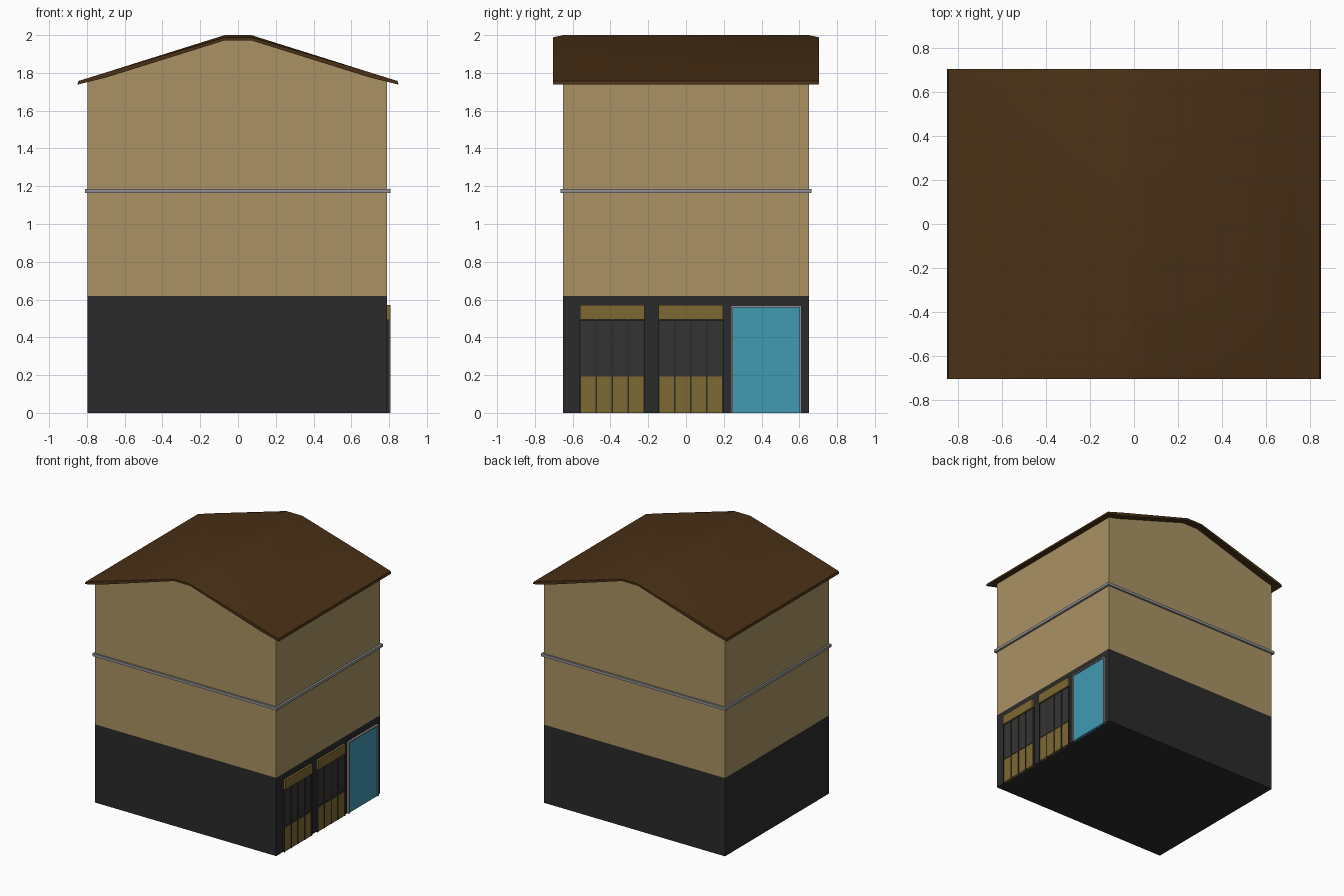
import bpy, bmesh, math

if "Cube" in bpy.data.objects:
    bpy.data.objects.remove(bpy.data.objects["Cube"])


def material(name, r, g, b):
    m = bpy.data.materials.new(name)
    m.diffuse_color = (r, g, b, 1)
    m.use_nodes = True
    m.node_tree.nodes["Principled BSDF"].inputs["Base Color"].default_value = m.diffuse_color
    return m


TAN = material("tan_plaster", 0.40, 0.29, 0.125)
DARK = material("dark_base", 0.024, 0.024, 0.024)
BROWN = material("brown_roof", 0.068, 0.03, 0.008)
OLIVE = material("olive_wood", 0.21, 0.14, 0.033)
SMOKE = material("smoked_glass", 0.036, 0.034, 0.033)
TEAL = material("teal_door", 0.053, 0.32, 0.45)
GREY = material("grey_metal", 0.28, 0.28, 0.29)


def finish(name, bm, mat):
    bmesh.ops.recalc_face_normals(bm, faces=bm.faces)
    me = bpy.data.meshes.new(name)
    bm.to_mesh(me)
    bm.free()
    ob = bpy.data.objects.new(name, me)
    bpy.context.collection.objects.link(ob)
    me.materials.append(mat)
    return ob


def box(name, x, y, z, mat):
    bm = bmesh.new()
    bmesh.ops.create_cube(bm, size=1)
    for v in bm.verts:
        v.co = [(a[0] + a[1]) / 2 + c * (a[1] - a[0]) for a, c in zip((x, y, z), v.co)]
    return finish(name, bm, mat)


def loft(name, sections, mat):
    """Join equal-length closed sections, each a (y, [(x, z), ...]) pair."""
    bm = bmesh.new()
    rings = [[bm.verts.new((x, y, z)) for x, z in pts] for y, pts in sections]
    n = len(rings[0])
    for a, b in zip(rings, rings[1:]):
        for i in range(n):
            j = (i + 1) % n
            bm.faces.new((a[i], a[j], b[j], b[i]))
    bm.faces.new(rings[0])
    bm.faces.new(rings[-1])
    return finish(name, bm, mat)


# Ground floor and gabled upper floors
X0, X1, Y = -0.797, 0.79, 0.65
box("ground_floor", (X0, X1), (-Y, Y), (0, 0.62), DARK)
gable = [(X0, 0.62), (X1, 0.62), (X1, 1.757), (0.7, 1.777), (0.07, 1.975),
         (-0.07, 1.975), (-0.7, 1.777), (X0, 1.757)]
loft("upper_walls", [(-Y, gable), (Y, gable)], TAN)


# Roof shell, its ridge dipping slightly at both gable ends
def roof_section(dip):
    half = [(0.07, 1.972), (0.7, 1.775), (0.85, 1.738), (0.845, 1.757),
            (0.7, 1.802), (0.07, 2.0 - dip)]
    under, over = half[:3], half[3:]
    flip = lambda pts: [(-x, z) for x, z in reversed(pts)]
    return under + over + flip(over) + flip(under)


roof = loft("roof", [(-0.705, roof_section(0.012)), (-0.65, roof_section(0)),
                     (0.65, roof_section(0)), (0.705, roof_section(0.012))], BROWN)
bpy.context.view_layer.objects.active = roof
roof.select_set(True)
bpy.ops.object.shade_smooth_by_angle(angle=math.radians(30))

# Metal band around the walls
P = 0.014
for side, x in (("left", (X0 - P, X0)), ("right", (X1, X1 + P + 0.003))):
    box("band_" + side, x, (-Y - P, Y + P), (1.163, 1.185), GREY)
for side, y in (("front", (-Y - P, -Y)), ("back", (Y, Y + P))):
    box("band_" + side, (X0, X1), y, (1.163, 1.185), GREY)

# Two folding shopfront screens
for k, y0 in enumerate((-0.56, -0.145)):
    n, w = 4, 0.34
    step = w / n
    tag = "screen_%d_" % (k + 1)
    box(tag + "header", (X1 - 0.01, 0.807), (y0, y0 + w), (0.495, 0.57), OLIVE)
    box(tag + "rail", (X1 - 0.01, 0.803), (y0, y0 + w), (0.193, 0.203), SMOKE)
    for i in range(n):
        a, b = y0 + i * step + 0.004, y0 + (i + 1) * step - 0.004
        box(tag + "glass_%d" % i, (X1 - 0.01, 0.799), (a, b), (0.203, 0.49), SMOKE)
        box(tag + "panel_%d" % i, (X1 - 0.01, 0.799), (a, b), (0, 0.193), OLIVE)
    for i in range(n + 1):
        c = y0 + i * step
        box(tag + "post_%d" % i, (X1 - 0.01, 0.803), (c - 0.004, c + 0.004), (0, 0.495), DARK)

# Entrance door with metal frame
box("door_panel", (X1 - 0.01, 0.799), (0.248, 0.602), (0, 0.558), TEAL)
for side, y in (("left", (0.238, 0.248)), ("right", (0.602, 0.612))):
    box("door_frame_" + side, (X1 - 0.01, 0.807), y, (0, 0.568), GREY)
box("door_frame_top", (X1 - 0.01, 0.807), (0.248, 0.602), (0.558, 0.568), GREY)
